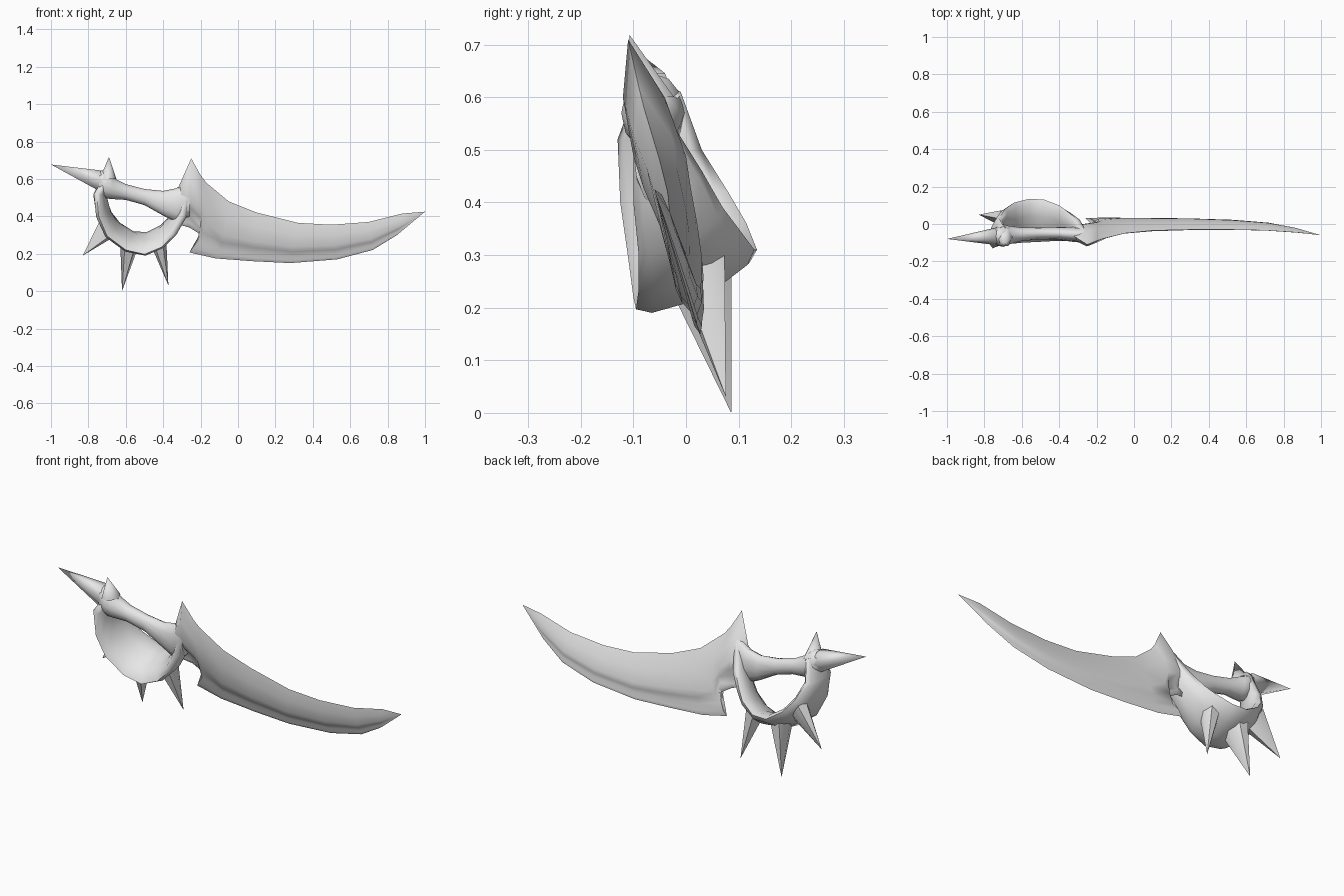
import bpy, bmesh, math
from mathutils import Vector

if "Cube" in bpy.data.objects:
    bpy.data.objects.remove(bpy.data.objects["Cube"])

metal = bpy.data.materials.new("plain grey metal")
GREY = (0.8, 0.8, 0.8, 1)
metal.diffuse_color = GREY
metal.use_nodes = True
metal.node_tree.nodes["Principled BSDF"].inputs["Base Color"].default_value = GREY


def loft(name, rings, angle=75):
    """Skin closed rings of equal length, capping both ends."""
    bm = bmesh.new()
    rows = [[bm.verts.new(p) for p in ring] for ring in rings]
    for a, b in zip(rows, rows[1:]):
        for i in range(len(a)):
            j = (i + 1) % len(a)
            bm.faces.new((a[i], a[j], b[j], b[i]))
    bm.faces.new(rows[0])
    bm.faces.new(rows[-1][::-1])
    bmesh.ops.remove_doubles(bm, verts=bm.verts, dist=0.0005)
    bmesh.ops.recalc_face_normals(bm, faces=bm.faces)
    mesh = bpy.data.meshes.new(name)
    bm.to_mesh(mesh)
    bm.free()
    mesh.materials.append(metal)
    ob = bpy.data.objects.new(name, mesh)
    bpy.context.collection.objects.link(ob)
    bpy.ops.object.select_all(action="DESELECT")
    ob.select_set(True)
    bpy.context.view_layer.objects.active = ob
    bpy.ops.object.shade_smooth_by_angle(angle=math.radians(angle))
    return ob


def circle(n):
    return [(math.cos(2 * math.pi * i / n), math.sin(2 * math.pi * i / n)) for i in range(n)]


def spike(name, base, tip, u, v, angle=50):
    """Pointed horn with an elliptical base spanned by u and v."""
    base, tip, u, v = map(Vector, (base, tip, u, v))
    ring = [base + u * c + v * s for c, s in circle(6)]
    return loft(name, [ring, [tip] * 6], angle)


# Blade: spine and cutting edge at each station, with a grooved section
SECTION = [(0, 0), (.3, -.8), (.6, -1), (.72, -.8), (.84, -.1), (.93, -.3), (1, 0),
           (.93, .3), (.84, .1), (.72, .8), (.6, 1), (.3, .8)]
stations = [  # spine (x, y, z), edge (x, y, z), half thickness, forward bow
    ((-.33, -.06, .53), (-.33, -.03, .36), .035, 0),
    ((-.25, -.11, .71), (-.26, -.01, .34), .05, 0),
    ((-.2, -.09, .62), (-.195, .0, .3), .045, 0),
    ((-.17, -.08, .58), (-.26, .03, .207), .036, .06),
    ((-.05, -.05, .48), (-.12, .03, .175), .032, .02),
    ((.1, -.035, .42), (.08, .027, .16), .028, 0),
    ((.32, -.03, .365), (.28, .027, .15), .024, 0),
    ((.5, -.03, .355), (.53, .02, .17), .02, 0),
    ((.7, -.034, .37), (.72, .005, .22), .016, 0),
    ((.88, -.046, .415), (.85, -.02, .3), .01, 0),
    ((1, -.06, .425), (1, -.06, .425), 0, 0),
]
rings = []
for spine, edge, h, bow in stations:
    s, e = Vector(spine), Vector(edge)
    rings.append([s.lerp(e, t) + Vector((bow * math.sin(math.pi * t), d * h, 0))
                  for t, d in SECTION])
loft("blade", rings, 80)

# Grip: oval bar, swelling into a rounded pommel at one end
grip = [(-.765, -.065, .585, .02, .025), (-.74, -.065, .58, .045, .065),
        (-.7, -.063, .57, .06, .075), (-.67, -.06, .55, .05, .058),
        (-.6, -.055, .53, .036, .042), (-.5, -.05, .503, .032, .043),
        (-.4, -.05, .47, .035, .066), (-.33, -.055, .46, .04, .09),
        (-.26, -.06, .5, .04, .1)]
loft("grip", [[(x, y + ry * c, z + rz * s) for c, s in circle(12)]
              for x, y, z, ry, rz in grip])

# Knuckle guard: thick curved band swept between a front and a back rim
front_rim = [(-.7, -.1, .6), (-.755, -.13, .52), (-.745, -.125, .4), (-.7, -.11, .295),
             (-.6, -.1, .22), (-.5, -.095, .197), (-.41, -.09, .235),
             (-.345, -.09, .3), (-.29, -.1, .4), (-.265, -.1, .52), (-.25, -.105, .62)]
back_rim = [(-.7, -.01, .61), (-.72, .03, .5), (-.69, .08, .42), (-.64, .115, .36),
            (-.56, .135, .31), (-.48, .13, .31), (-.4, .1, .35),
            (-.36, .07, .39), (-.31, .03, .46), (-.28, -.02, .54), (-.25, -.06, .62)]
mids = [(Vector(f) + Vector(b)) / 2 for f, b in zip(front_rim, back_rim)]
rings = []
for i, (f, b) in enumerate(zip(front_rim, back_rim)):
    across = (Vector(b) - Vector(f)) / 2
    along = mids[min(i + 1, len(mids) - 1)] - mids[max(i - 1, 0)]
    out = along.cross(across).normalized() * min(.034, across.length * .6)
    rings.append([mids[i] + across * c + out * s for c, s in circle(10)])
loft("knuckle_guard", rings)

# Pommel horns
spike("pommel_spike", (-.72, -.065, .58), (-1, -.08, .677), (0, .05, 0), (-.02, 0, .076), 75)
spike("pommel_thorn", (-.695, -.07, .6), (-.69, -.107, .718), (.045, 0, 0), (0, .055, 0), 75)

# Horns under the guard
spike("guard_spike_outer", (-.69, .03, .35), (-.83, .05, .19), (-.035, 0, .055), (0, .05, .02))
spike("guard_spike_middle", (-.58, .03, .255), (-.62, .086, 0), (.05, 0, -.01), (0, .065, .025))
spike("guard_spike_inner", (-.425, .03, .275), (-.372, .076, .03), (.04, 0, .03), (0, .05, .02))
